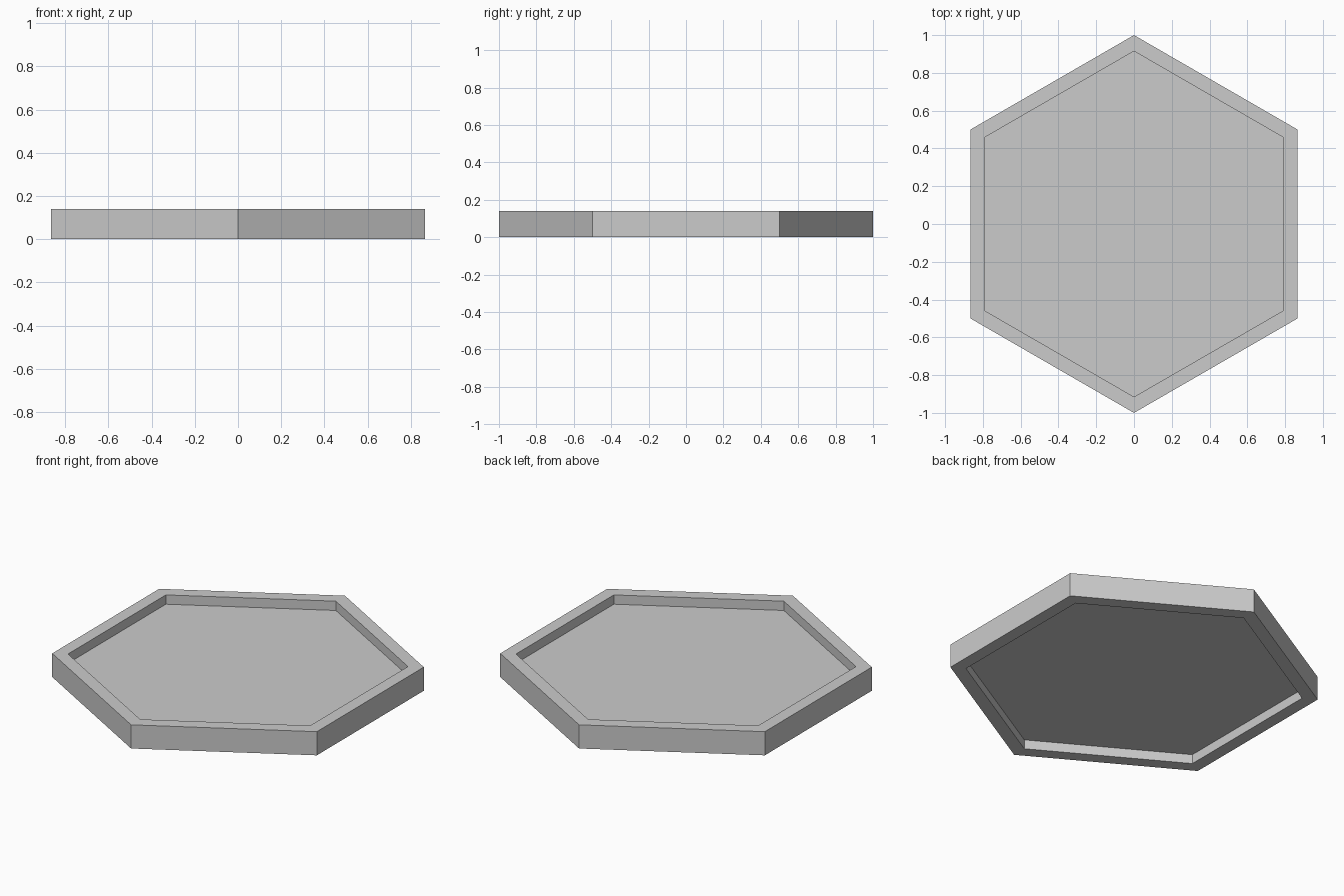
import bpy
import bmesh
from math import pi, sin, cos

cube = bpy.data.objects.get("Cube")
if cube:
    bpy.data.objects.remove(cube, do_unlink=True)

SIDES = 6
OUTER, INNER = 1.0, 0.915
HEIGHT, RECESS = 0.14, 0.055

# Single plain grey
grey = bpy.data.materials.new("light_grey")
grey.use_nodes = True
colour = (0.6, 0.6, 0.6, 1)
grey.diffuse_color = colour
grey.node_tree.nodes["Principled BSDF"].inputs["Base Color"].default_value = colour


def hexagon(bm, radius, z):
    """Ring of corners with one point facing the front."""
    angles = [2 * pi * i / SIDES - pi / 2 for i in range(SIDES)]
    return [bm.verts.new((radius * cos(a), radius * sin(a), z)) for a in angles]


# Hexagonal tray, recessed on both sides: profile from lower floor to upper floor
profile = [(INNER, RECESS), (INNER, 0), (OUTER, 0),
           (OUTER, HEIGHT), (INNER, HEIGHT), (INNER, HEIGHT - RECESS)]
bm = bmesh.new()
rings = [hexagon(bm, r, z) for r, z in profile]
for low, high in zip(rings, rings[1:]):
    for i in range(SIDES):
        j = (i + 1) % SIDES
        bm.faces.new((low[i], low[j], high[j], high[i]))

# Floor slab faces
bm.faces.new(rings[0][::-1])
bm.faces.new(rings[-1])
bmesh.ops.recalc_face_normals(bm, faces=bm.faces[:])

mesh = bpy.data.meshes.new("hexagonal_tray")
bm.to_mesh(mesh)
bm.free()
mesh.materials.append(grey)
tray = bpy.data.objects.new("hexagonal_tray", mesh)
bpy.context.collection.objects.link(tray)
